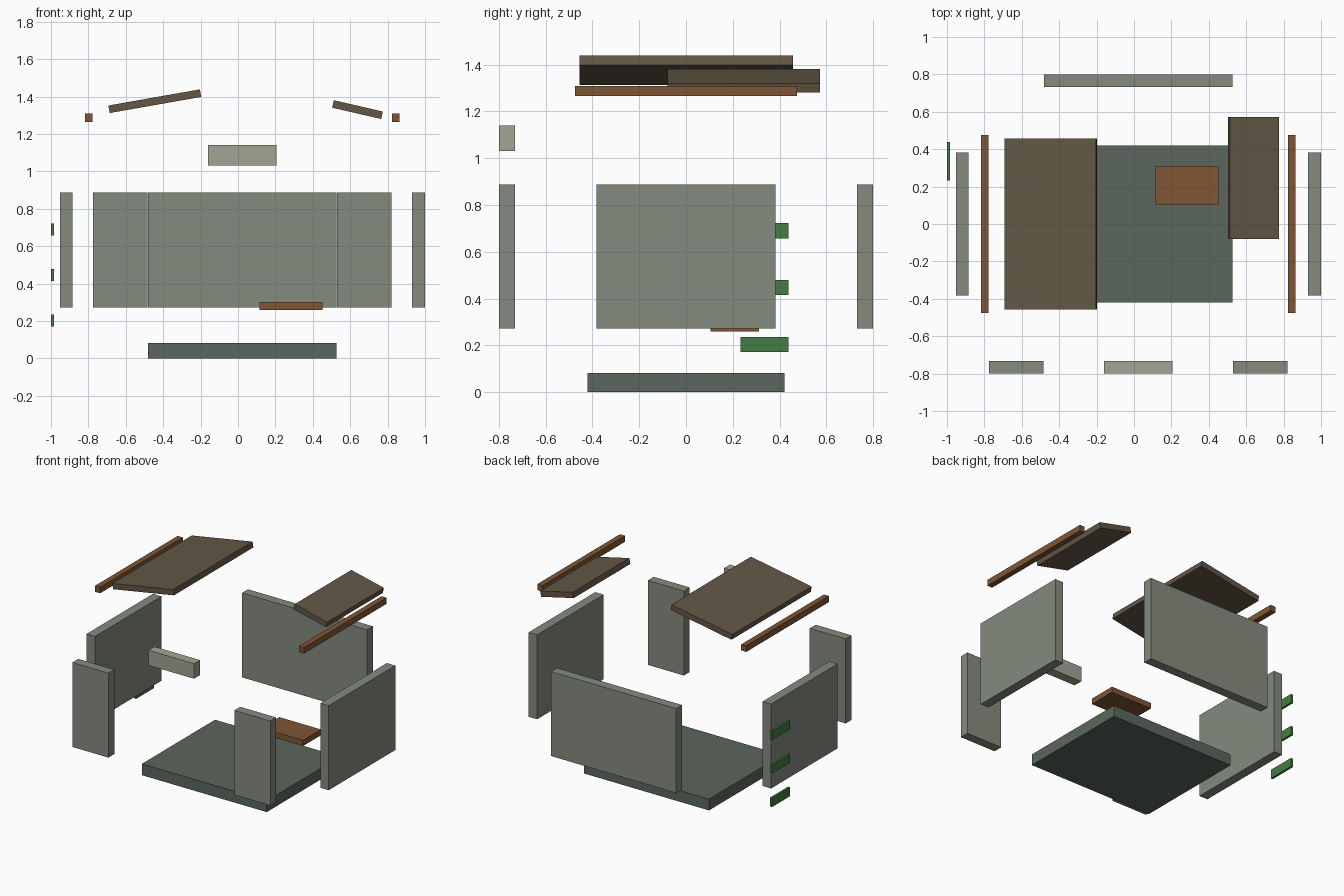
import bpy, math

if "Cube" in bpy.data.objects:
    bpy.data.objects.remove(bpy.data.objects["Cube"])


def make_mat(name, r, g, b):
    m = bpy.data.materials.new(name)
    m.diffuse_color = (r, g, b, 1)
    m.use_nodes = True
    m.node_tree.nodes["Principled BSDF"].inputs["Base Color"].default_value = m.diffuse_color
    return m


WALL = make_mat("wall_paint", 0.235, 0.258, 0.209)
FLOOR = make_mat("floor_paint", 0.107, 0.133, 0.112)
PALE = make_mat("pale_panel", 0.366, 0.366, 0.296)
ROOF = make_mat("roof_board", 0.127, 0.095, 0.061)
WOOD = make_mat("warm_wood", 0.209, 0.093, 0.036)
GREEN = make_mat("green_trim", 0.054, 0.205, 0.054)


def slab(name, centre, size, mat, tilt=0):
    """Box of a given size, optionally tilted about the y axis (degrees)."""
    bpy.ops.mesh.primitive_cube_add(size=1, location=centre)
    ob = bpy.context.object
    ob.name = name
    ob.scale = size
    bpy.ops.object.transform_apply(location=False, rotation=False, scale=True)
    ob.rotation_euler.y = math.radians(tilt)
    ob.data.materials.append(mat)
    return ob


CX = 0.023      # middle of the hut in x
T = 0.068       # wall thickness
WZ, WH = 0.579, 0.615

# Floor and the walls pulled outwards around it
slab("floor", (CX, 0, 0.041), (1.006, 0.842, 0.082), FLOOR)
slab("back_wall", (CX, 0.766, WZ), (1.006, T, WH), WALL)
for side, s in (("left", -1), ("right", 1)):
    slab(side + "_wall", (CX + s * 0.942, 0, WZ), (T, 0.766, WH), WALL)
    slab(side + "_front_wall", (CX + s * 0.652, -0.766, WZ), (0.29, T, WH), WALL)
    # Eave rails beside the roof
    slab(side + "_eave_rail", (CX + s * 0.821, 0, 1.287), (0.041, 0.95, 0.044), WOOD)

# Lintel over the doorway
slab("door_lintel", (CX, -0.766, 1.085), (0.366, T, 0.11), PALE)

# Roof panels, the right one shorter and shifted back
slab("left_roof_panel", (-0.445, 0.001, 1.375), (0.497, 0.914, 0.041), ROOF, -10)
slab("right_roof_panel", (0.639, 0.246, 1.33), (0.269, 0.652, 0.041), ROOF, 13)

# Shelf board inside
slab("shelf", (0.283, 0.208, 0.281), (0.335, 0.206, 0.042), WOOD)

# Green trim strips on the left
for i in range(3):
    slab(f"trim_strip_{i + 1}", (-0.992, 0.335, 0.203 + 0.2435 * i),
         (0.016, 0.206, 0.065), GREEN)
